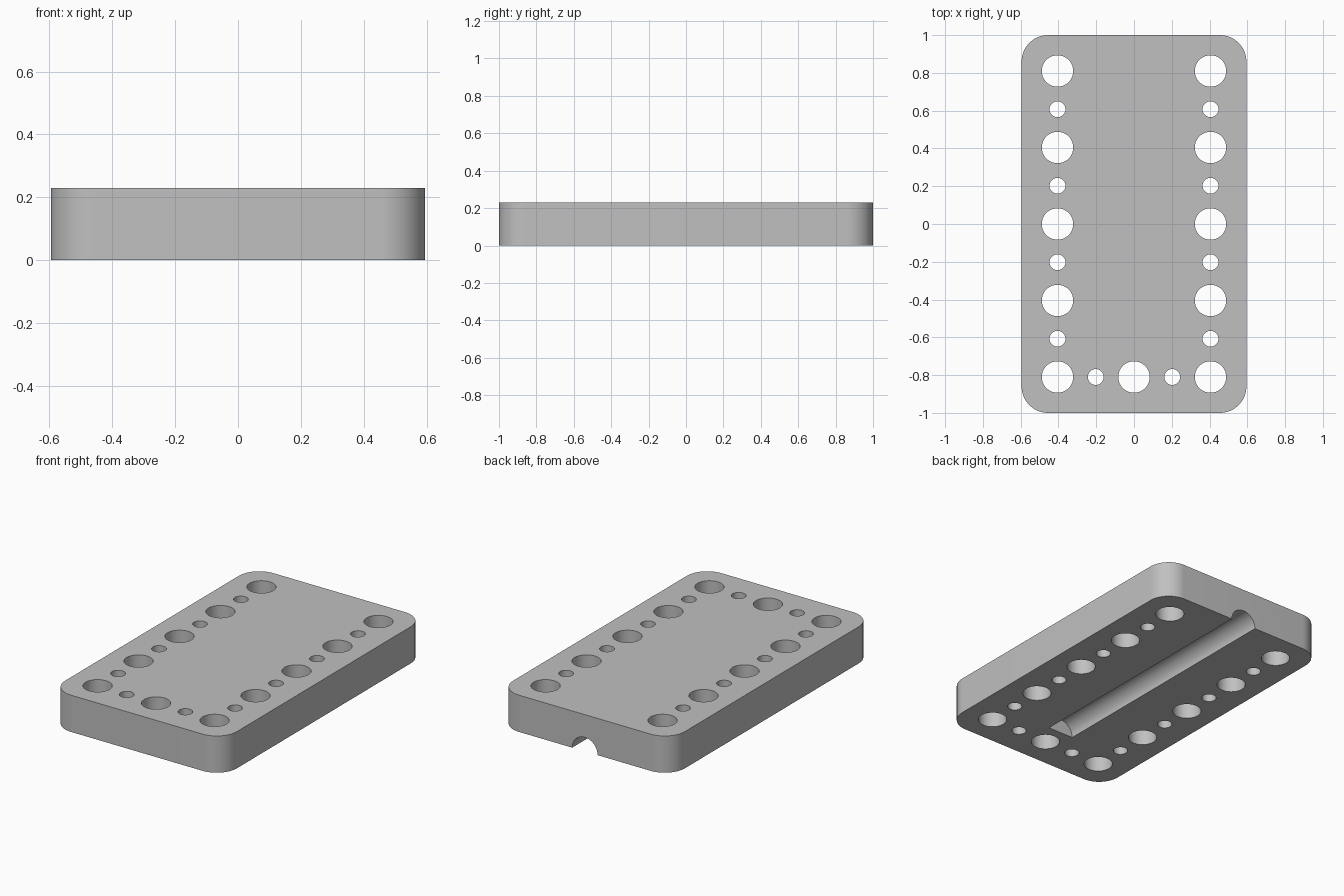
import bpy
import bmesh
from math import pi, radians
from mathutils import Matrix

cube = bpy.data.objects.get("Cube")
if cube:
    bpy.data.objects.remove(cube, do_unlink=True)

HALF_X, HALF_Y, HEIGHT = 0.595, 1.0, 0.23
CORNER = 0.14
PITCH = 0.2025                      # spacing between neighbouring holes
BIG, SMALL, GROOVE = 0.083, 0.042, 0.088
GROOVE_END = -0.67

gray = bpy.data.materials.new("plain_gray")
gray.use_nodes = True
color = (0.53, 0.53, 0.53, 1)
gray.diffuse_color = color
gray.node_tree.nodes["Principled BSDF"].inputs["Base Color"].default_value = color


def make_object(name, bm):
    mesh = bpy.data.meshes.new(name)
    bm.to_mesh(mesh)
    bm.free()
    mesh.materials.append(gray)
    obj = bpy.data.objects.new(name, mesh)
    bpy.context.collection.objects.link(obj)
    return obj


def add_cylinder(bm, radius, length, matrix):
    bmesh.ops.create_cone(bm, cap_ends=True, segments=64, radius1=radius,
                          radius2=radius, depth=length, matrix=matrix)


# Plate with rounded vertical corners
bm = bmesh.new()
bmesh.ops.create_cube(bm, size=1, matrix=Matrix.Translation((0, 0, HEIGHT / 2))
                      @ Matrix.Diagonal((2 * HALF_X, 2 * HALF_Y, HEIGHT, 1)))
uprights = [e for e in bm.edges
            if abs(e.verts[0].co.z - e.verts[1].co.z) > HEIGHT / 2]
bmesh.ops.bevel(bm, geom=uprights, offset=CORNER, segments=16, profile=0.5,
                affect='EDGES')
plate = make_object("drilled_plate", bm)

# Through holes: two long rows joined by a front row, big and small in turn
bm = bmesh.new()
spots = {(col, row) for col in (-2, 2) for row in range(-4, 5)}
spots |= {(col, -4) for col in range(-2, 3)}
for col, row in sorted(spots):
    radius = BIG if (col + row) % 2 == 0 else SMALL
    add_cylinder(bm, radius, 1, Matrix.Translation((col * PITCH, row * PITCH, 0)))
holes = make_object("hole_cutter", bm)

# Half-round groove underneath, open at the back
bm = bmesh.new()
back = HALF_Y + 0.1
add_cylinder(bm, GROOVE, back - GROOVE_END,
             Matrix.Translation((0, (back + GROOVE_END) / 2, 0))
             @ Matrix.Rotation(pi / 2, 4, 'X'))
groove = make_object("groove_cutter", bm)

# Cut the plate, then drop the cutters
bpy.context.view_layer.objects.active = plate
for cutter in (holes, groove):
    cutter.hide_render = True
    mod = plate.modifiers.new(cutter.name, 'BOOLEAN')
    mod.operation = 'DIFFERENCE'
    mod.solver = 'EXACT'
    mod.object = cutter
    bpy.ops.object.modifier_apply(modifier=mod.name)
    bpy.data.objects.remove(cutter, do_unlink=True)

# Smooth round walls, crisp rims
bpy.ops.object.select_all(action='DESELECT')
plate.select_set(True)
bpy.ops.object.shade_smooth_by_angle(angle=radians(30))
